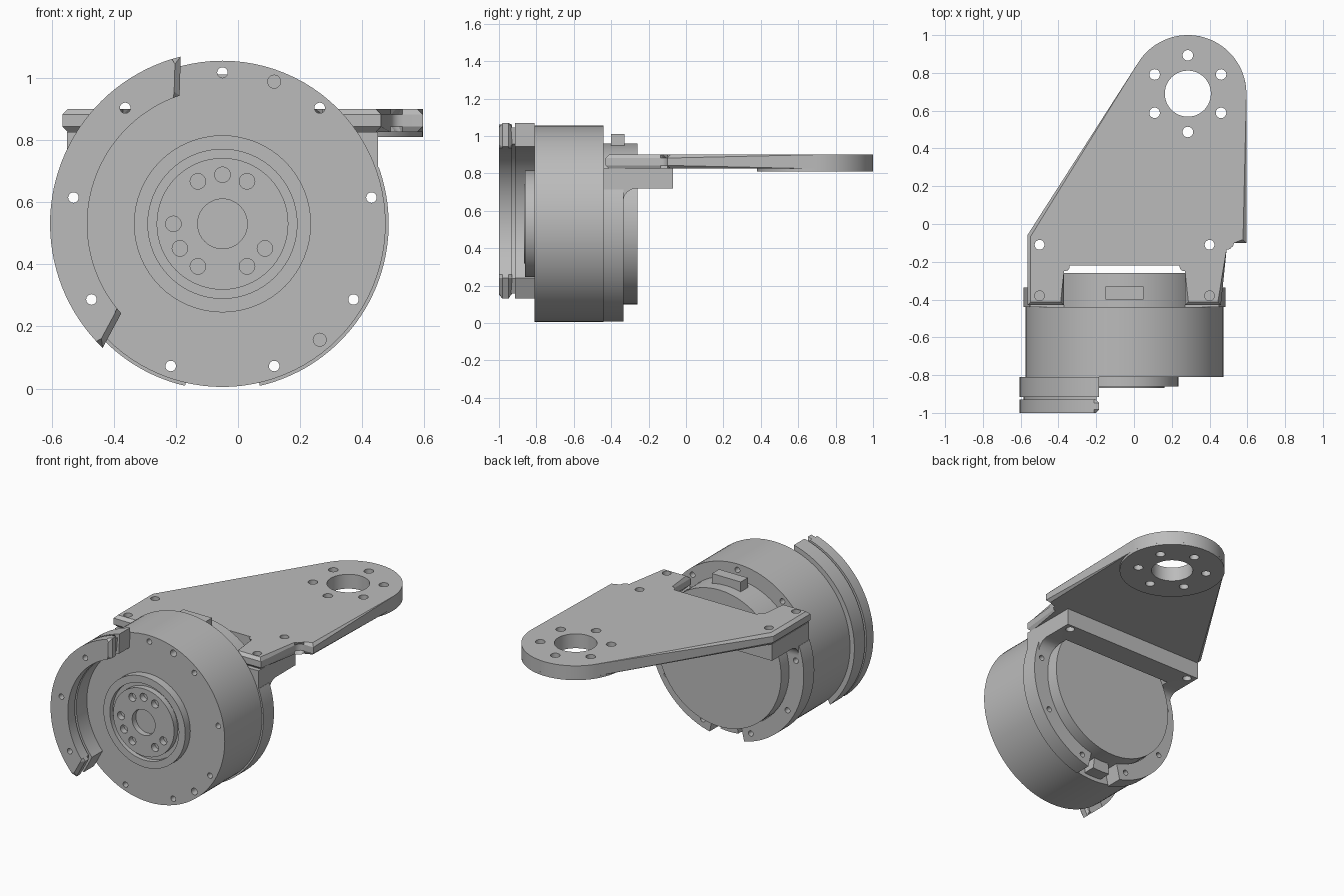
import bpy, bmesh, math
from mathutils import Vector

cube = bpy.data.objects.get("Cube")
if cube:
    bpy.data.objects.remove(cube, do_unlink=True)

CX, CZ = -0.05, 0.53          # axis of the drum
PX, PY = 0.285, 0.69          # centre of the rounded plate end

grey = bpy.data.materials.new("machined_grey")
grey.use_nodes = True
tone = (0.5, 0.5, 0.5, 1)
grey.diffuse_color = tone
grey.node_tree.nodes["Principled BSDF"].inputs["Base Color"].default_value = tone


def arc(cx, cy, r, a0, a1, n=32):
    angles = [math.radians(a0 + (a1 - a0) * i / n) for i in range(n + 1)]
    return [(cx + r * math.cos(a), cy + r * math.sin(a)) for a in angles]


def circle(cx, cy, r, n=64):
    return arc(cx, cy, r, 0, 360, n)[:-1]


def sector(r_in, r_out, a0, a1, trim=0):
    return (arc(CX, CZ, r_out, a0, a1, 40)
            + arc(CX, CZ, r_in, a1 - trim, a0 + trim, 40))


def rect(u0, u1, v0, v1):
    return [(u0, v0), (u1, v0), (u1, v1), (u0, v1)]


def prism(name, outlines, axis, lo, hi, chamfer=0):
    """Extrude closed outlines along an axis, with optional chamfered rims."""
    place = {"x": lambda u, v, d: (d, u, v),
             "y": lambda u, v, d: (u, d, v),
             "z": lambda u, v, d: (u, v, d)}[axis]
    bm = bmesh.new()
    for outline in outlines:
        rings = [[bm.verts.new(place(u, v, d)) for u, v in outline] for d in (lo, hi)]
        caps = [bm.faces.new(ring) for ring in rings]
        count = len(outline)
        for i in range(count):
            j = (i + 1) % count
            bm.faces.new((rings[0][i], rings[0][j], rings[1][j], rings[1][i]))
        if chamfer:
            rims = [e for cap in caps for e in cap.edges]
            bmesh.ops.bevel(bm, geom=rims, offset=chamfer, segments=1,
                            profile=0.5, affect="EDGES")
    bmesh.ops.recalc_face_normals(bm, faces=bm.faces)
    mesh = bpy.data.meshes.new(name)
    bm.to_mesh(mesh)
    bm.free()
    mesh.materials.append(grey)
    obj = bpy.data.objects.new(name, mesh)
    bpy.context.collection.objects.link(obj)
    return obj


def combine(obj, tool, operation="DIFFERENCE"):
    """Apply a boolean and discard the tool."""
    tool.hide_render = True
    mod = obj.modifiers.new("cut", "BOOLEAN")
    mod.operation, mod.object, mod.solver = operation, tool, "EXACT"
    graph = bpy.context.evaluated_depsgraph_get()
    mesh = bpy.data.meshes.new_from_object(obj.evaluated_get(graph))
    obj.modifiers.clear()
    obj.data = mesh
    bpy.data.objects.remove(tool, do_unlink=True)


def ring_holes(cx, cy, spread, r, angles):
    return [circle(*arc(cx, cy, spread, a, a, 1)[0], r, 20) for a in angles]


bolt_angles = [90 + 40 * i for i in range(9)]


def bolt_cutter():
    return prism("bolt_cutter", ring_holes(CX, CZ, 0.487, 0.017, bolt_angles),
                 "y", -1.1, -0.3)


# Drum body with through bolts and two blind holes
drum = prism("drum_body", [circle(CX, CZ, 0.525, 96)], "y", -0.81, -0.44)
combine(drum, bolt_cutter())
combine(drum, prism("cutter", ring_holes(CX, CZ, 0.487, 0.021, (70, -50)),
                    "y", -0.9, -0.74))

# Output hub: outer collar, sunken groove, drilled inner disc
collar = prism("hub_collar", [circle(CX, CZ, 0.285)], "y", -0.86, -0.80)
combine(collar, prism("cutter", [circle(CX, CZ, 0.24)], "y", -0.9, -0.83))
hub = prism("hub_disc", [circle(CX, CZ, 0.212)], "y", -0.867, -0.805)
combine(hub, prism("cutter", [circle(CX, CZ, 0.08, 40)]
                   + ring_holes(CX, CZ, 0.158, 0.025,
                                (60, 90, 120, 180, 210, 240, 300, 330)),
                   "y", -0.9, -0.82))

# Curved guard on the front: rear block, recessed neck, chamfered lip
guard_parts = [
    prism("guard_base", [sector(0.435, 0.555, 104, 226, 4.5)], "y", -0.915, -0.81),
    prism("guard_neck", [sector(0.455, 0.535, 106, 224, 4)], "y", -0.935, -0.91),
    prism("guard_lip", [sector(0.435, 0.555, 104, 226, 4.5)], "y", -1.0, -0.93, 0.018)]
for part in guard_parts:
    combine(part, bolt_cutter())

# Rear cover, top key and bottom tab
cover = prism("rear_cover", [circle(CX, CZ, 0.43, 80)], "y", -0.45, -0.26)
key = prism("top_key", [rect(-0.15, 0.05, 0.93, 1.01)], "y", -0.40, -0.33)
tab = prism("bottom_tab", [sector(0.42, 0.5, 263, 277)], "y", -0.45, -0.36)

# Mounting bracket: filleted bar joined to two ring arms
bar_profile = ([(-0.44, 0.6), (-0.44, 0.825), (-0.07, 0.825), (-0.07, 0.72)]
               + arc(-0.265, 0.65, 0.07, 90, 180, 8) + [(-0.335, 0.6)])
bracket = prism("mounting_bracket", [bar_profile], "x", -0.55, 0.45)
combine(bracket, prism("cutter", [circle(CX, CZ, 0.433, 80)], "y", -0.5, -0.22))
combine(bracket, prism("cutter", [rect(-0.37, 0.27, -0.5, -0.22)], "z", 0.7, 0.9))
arms = prism("arms", [sector(0.433, 0.535, -77, 20), sector(0.433, 0.535, 160, 257)],
             "y", -0.44, -0.335)
combine(bracket, arms, "UNION")
combine(bracket, bolt_cutter())


def mount_cutter():
    spots = [(x, y) for x in (-0.5, 0.4) for y in (-0.11, -0.38)]
    return prism("cutter", [circle(x, y, 0.026, 20) for x, y in spots], "z", 0.68, 1)


combine(bracket, mount_cutter())

# Arm plate with notch, shoulder and rounded end
plate_outline = (
    [(0.27, -0.43)]
    + arc(0.24, -0.25, 0.03, 0, 90, 5) + arc(-0.34, -0.25, 0.03, 90, 180, 5)
    + [(-0.37, -0.43), (-0.565, -0.43), (-0.565, -0.06)]
    + arc(PX, PY, 0.31, 147.5, 0, 48)
    + [(0.595, -0.1)] + arc(0.53, -0.14, 0.04, 90, 175, 5)
    + [(0.46, -0.43)])
plate = prism("arm_plate", [plate_outline], "z", 0.825, 0.9, 0.018)
pad = prism("end_pad", [circle(PX, PY, 0.31)], "z", 0.81, 0.828)
combine(plate, mount_cutter())
for part in (plate, pad):
    holes = [circle(PX, PY, 0.122, 48)] + ring_holes(PX, PY, 0.203, 0.028,
                                                    range(30, 390, 60))
    combine(part, prism("cutter", holes, "z", 0.7, 1))

# Smooth the round walls, keep machined edges crisp
bpy.ops.object.select_all(action="DESELECT")
finished = [drum, collar, hub, cover, key, tab, bracket, plate, pad] + guard_parts
for obj in finished:
    obj.select_set(True)
bpy.context.view_layer.objects.active = drum
bpy.ops.object.shade_smooth_by_angle(angle=math.radians(25))
